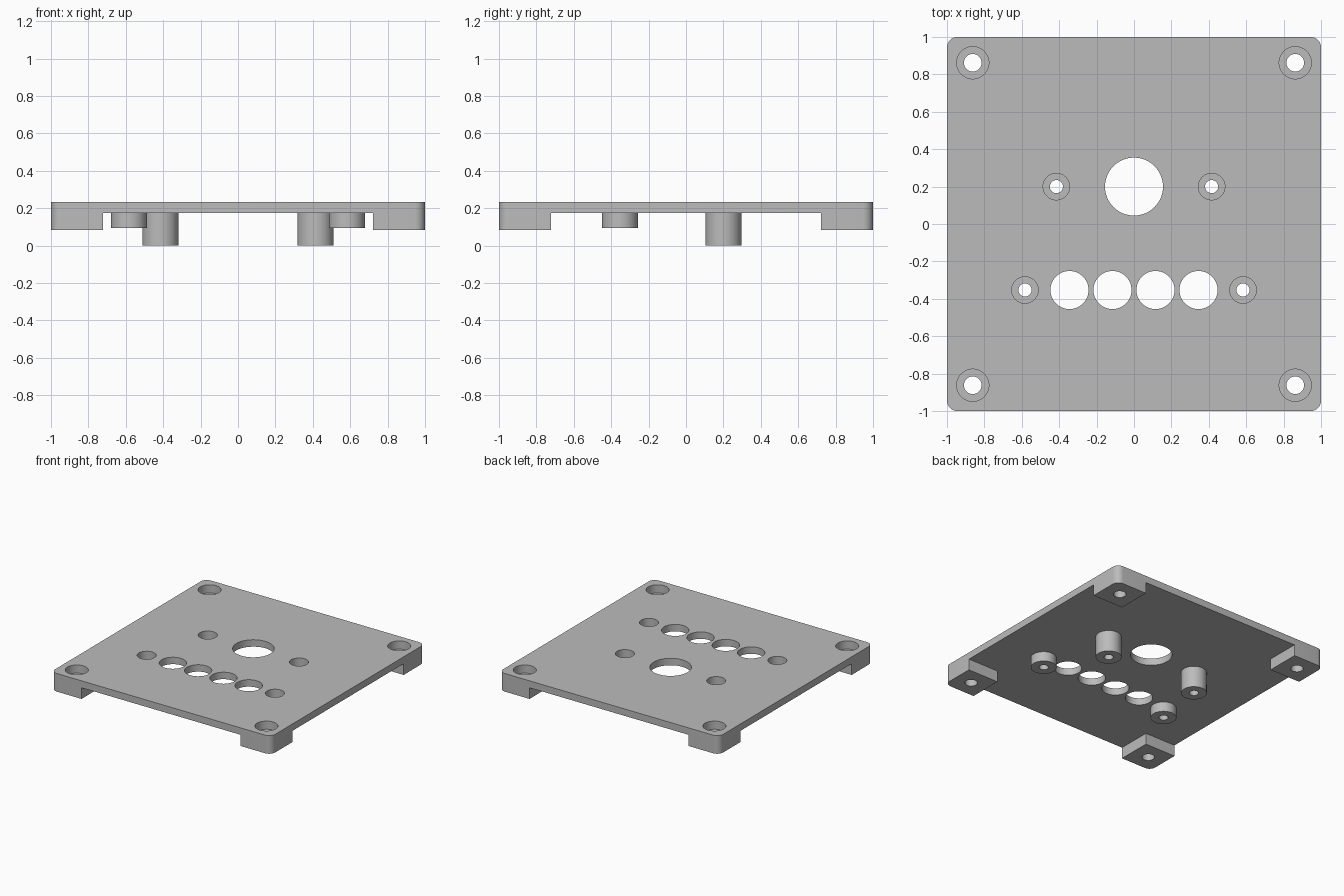
import bpy
import bmesh
from mathutils import Matrix

cube = bpy.data.objects.get("Cube")
if cube:
    bpy.data.objects.remove(cube, do_unlink=True)

TOP, UNDER, FOOT = 0.232, 0.175, 0.083

grey = bpy.data.materials.new("plain grey")
grey.use_nodes = True
grey.diffuse_color = (0.5, 0.5, 0.5, 1)
grey.node_tree.nodes["Principled BSDF"].inputs["Base Color"].default_value = grey.diffuse_color


def make_object(name, bm):
    mesh = bpy.data.meshes.new(name)
    bm.to_mesh(mesh)
    bm.free()
    mesh.materials.append(grey)
    obj = bpy.data.objects.new(name, mesh)
    bpy.context.collection.objects.link(obj)
    return obj


def box(name, width, depth, low, high, corner=0):
    bm = bmesh.new()
    bmesh.ops.create_cube(bm, size=1, matrix=Matrix.Translation((0, 0, (low + high) / 2))
                          @ Matrix.Diagonal((width, depth, high - low, 1)))
    if corner:
        upright = [e for e in bm.edges if abs(e.verts[0].co.z - e.verts[1].co.z) > 0.01]
        bmesh.ops.bevel(bm, geom=upright, offset=corner, segments=8, profile=0.5, affect='EDGES')
    return make_object(name, bm)


def cylinder(name, x, y, radius, low, high):
    bm = bmesh.new()
    bmesh.ops.create_cone(bm, cap_ends=True, segments=48, radius1=radius, radius2=radius,
                          depth=high - low, matrix=Matrix.Translation((x, y, (low + high) / 2)))
    return make_object(name, bm)


def combine(target, tool, operation):
    mod = target.modifiers.new(tool.name, 'BOOLEAN')
    mod.operation = operation
    mod.solver = 'EXACT'
    mod.object = tool
    bpy.context.view_layer.objects.active = target
    bpy.ops.object.modifier_apply(modifier=mod.name)
    bpy.data.objects.remove(tool, do_unlink=True)


def stepped_hole(x, y, radius, bore, floor):
    combine(plate, cylinder("screw_hole", x, y, radius, -0.1, 0.4), 'DIFFERENCE')
    combine(plate, cylinder("counterbore", x, y, bore, floor, 0.4), 'DIFFERENCE')


# Rounded block, recessed below so that four corner feet remain
plate = box("mounting_plate", 2, 2, FOOT, TOP, corner=0.055)
combine(plate, box("recess_x", 1.445, 3, -0.1, UNDER), 'DIFFERENCE')
combine(plate, box("recess_y", 3, 1.445, -0.1, UNDER), 'DIFFERENCE')

# Mirrored screw bosses and corner screw holes
for side in (-1, 1):
    for x, y, low in ((0.415, 0.2, 0), (0.583, -0.353, 0.095)):
        combine(plate, cylinder("boss", side * x, y, 0.096, low, UNDER + 0.025), 'UNION')
        stepped_hole(side * x, y, 0.035, 0.071, low + 0.055)
    for end in (-1, 1):
        stepped_hole(side * 0.862, end * 0.862, 0.047, 0.086, 0.165)

# Large opening and row of four round openings
combine(plate, cylinder("large_opening", 0, 0.2, 0.155, -0.1, 0.4), 'DIFFERENCE')
for i in range(4):
    combine(plate, cylinder("row_opening", (i - 1.5) * 0.23, -0.353, 0.102, -0.1, 0.4), 'DIFFERENCE')

# Smooth curved walls, sharp rims
plate.select_set(True)
bpy.context.view_layer.objects.active = plate
bpy.ops.object.shade_smooth_by_angle()
